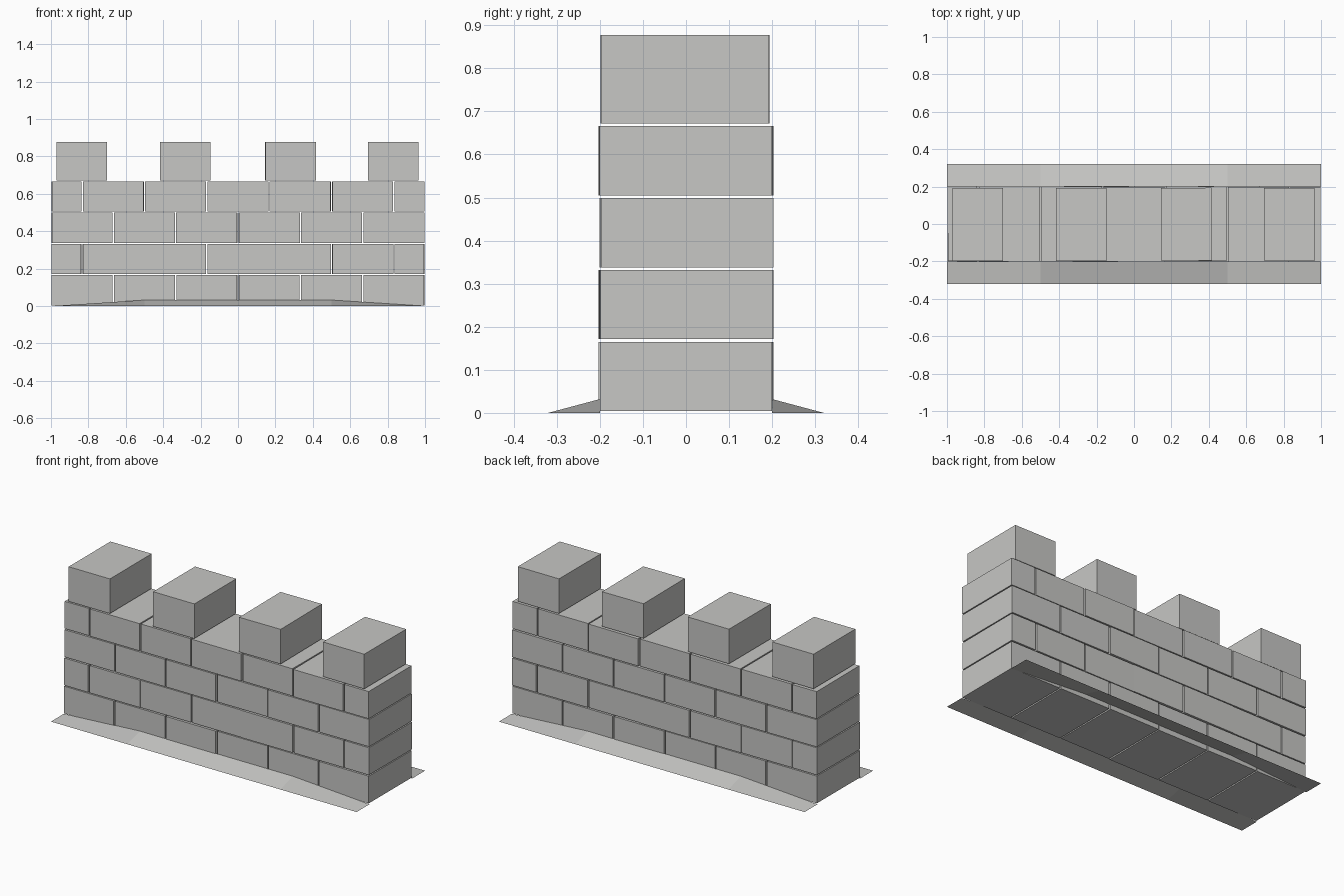
import bpy
import bmesh
import random
from mathutils import Matrix, Vector

default_cube = bpy.data.objects.get("Cube")
if default_cube:
    bpy.data.objects.remove(default_cube, do_unlink=True)

random.seed(4)

# One stone colour throughout
stone = bpy.data.materials.new("grey_stone")
stone.use_nodes = True
colour = (0.57, 0.57, 0.555, 1)
stone.diffuse_color = colour
stone.node_tree.nodes["Principled BSDF"].inputs["Base Color"].default_value = colour


def make_object(name, bm):
    mesh = bpy.data.meshes.new(name)
    bm.to_mesh(mesh)
    bm.free()
    mesh.materials.append(stone)
    obj = bpy.data.objects.new(name, mesh)
    bpy.context.collection.objects.link(obj)
    return obj


def add_block(bm, low, high, turn=0):
    low, high = Vector(low), Vector(high)
    matrix = (Matrix.Translation((low + high) / 2)
              @ Matrix.Rotation(turn, 4, "Z")
              @ Matrix.Diagonal((*(high - low), 1)))
    bmesh.ops.create_cube(bm, size=1, matrix=matrix)


# Courses of full-depth blocks in running bond, each slightly out of line
GAP = 0.004
even = [-1, -2/3, -1/3, 0, 1/3, 2/3, 1]
odd = [-1, -5/6, -0.5, -1/6, 1/6, 0.5, 5/6, 1]
tight_joints = {1: (-0.5, 1/6)}
for row in range(4):
    cuts = odd if row % 2 else even
    z = 0.004 + row * 0.167
    bm = bmesh.new()
    for a, b in zip(cuts, cuts[1:]):
        tight = tight_joints.get(row, ())
        left = a + (0 if a in tight else GAP)
        right = b - (0 if b in tight else GAP)
        shift = random.uniform(-0.003, 0.003)
        add_block(bm, (left, shift - 0.2, z), (right, shift + 0.2, z + 0.161),
                  random.uniform(-0.006, 0.006))
    make_object(f"block_course_{row + 1}", bm)

# Battlements on top
for i, x in enumerate((-0.835, -0.282, 0.28, 0.83)):
    bm = bmesh.new()
    add_block(bm, (x - 0.135, -0.197, 0.672), (x + 0.135, 0.193, 0.877),
              random.uniform(-0.008, 0.008))
    make_object(f"merlon_{i + 1}", bm)

# Sloping ground skirts, open sheets that taper out at both ends
for name, side in (("front_skirt", -1), ("back_skirt", 1)):
    bm = bmesh.new()
    pairs = [(bm.verts.new((x, side * 0.32, 0)), bm.verts.new((x, side * 0.2, z)))
             for x, z in ((-1, 0), (-0.5, 0.032), (0.5, 0.032), (1, 0))]
    for (a, b), (c, d) in zip(pairs, pairs[1:]):
        bm.faces.new((a, c, d, b) if side < 0 else (b, d, c, a))
    make_object(name, bm)
